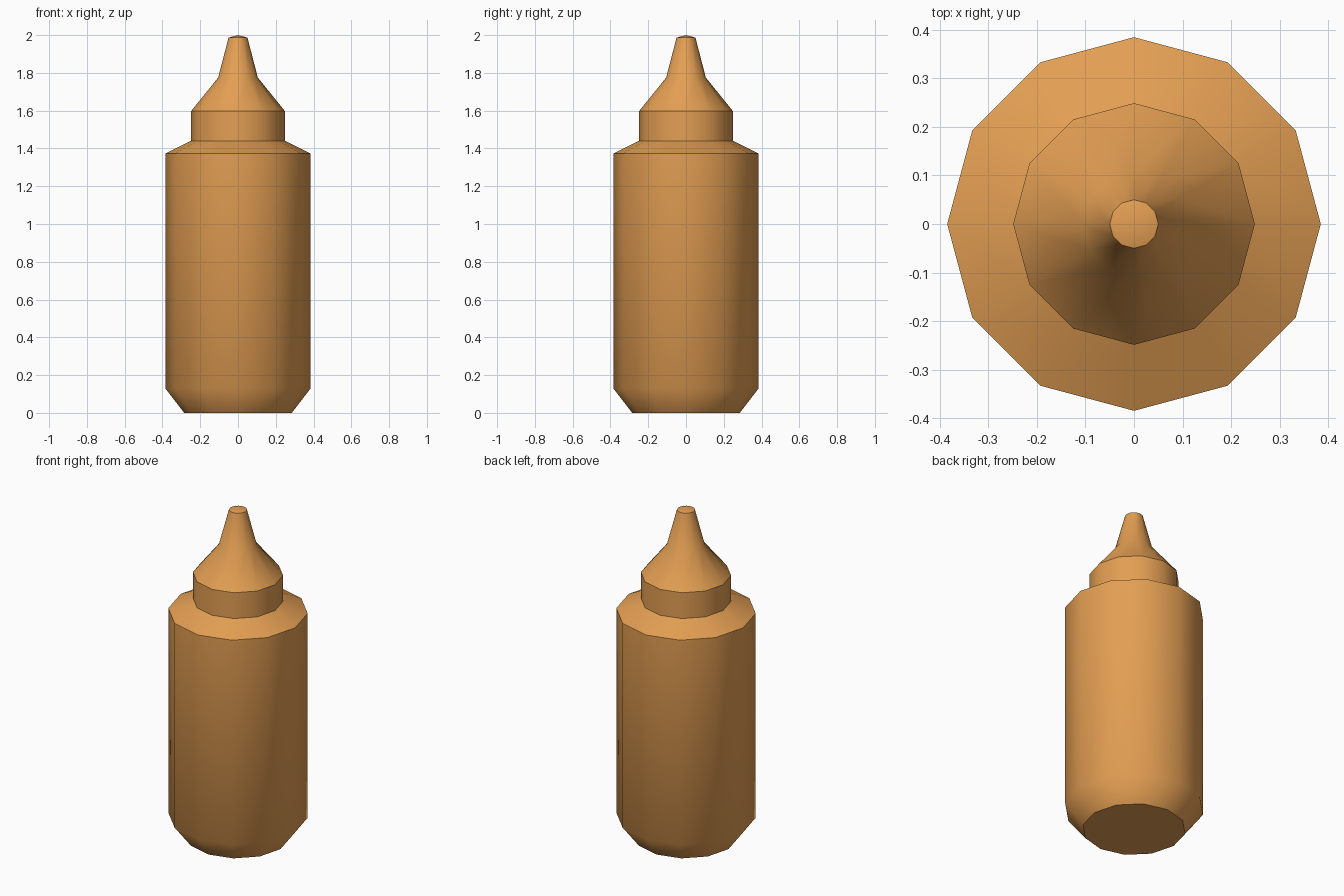
import bpy, bmesh, math

if "Cube" in bpy.data.objects:
    bpy.data.objects.remove(bpy.data.objects["Cube"])

SIDES = 12

amber = bpy.data.materials.new("amber_tan")
amber.diffuse_color = (0.77, 0.345, 0.087, 1.0)
amber.use_nodes = True
amber.node_tree.nodes["Principled BSDF"].inputs["Base Color"].default_value = amber.diffuse_color


def lathe(name, profile, sharp_rings):
    """Spin (radius, z) points round z; radius 0 makes a pole."""
    bm = bmesh.new()
    rings = []
    for r, z in profile:
        n = 1 if r == 0 else SIDES
        rings.append([bm.verts.new((r * math.cos(2 * math.pi * i / SIDES),
                                    r * math.sin(2 * math.pi * i / SIDES), z))
                      for i in range(n)])
    for a, b in zip(rings, rings[1:]):
        for i in range(SIDES):
            j = (i + 1) % SIDES
            quad = [a[i % len(a)], a[j % len(a)], b[j % len(b)], b[i % len(b)]]
            bm.faces.new(list(dict.fromkeys(quad)))
    for f in bm.faces:
        f.smooth = True
    # crisp edges between the separate sections
    for k in sharp_rings:
        ring = rings[k]
        for i in range(SIDES):
            bm.edges.get((ring[i], ring[(i + 1) % SIDES])).smooth = False
    mesh = bpy.data.meshes.new(name)
    bm.to_mesh(mesh)
    bm.free()
    mesh.materials.append(amber)
    obj = bpy.data.objects.new(name, mesh)
    bpy.context.collection.objects.link(obj)
    return obj


# bottle: flat base, chamfered foot, straight wall, sloping shoulder
lathe("bottle_body", [(0, 0), (0.285, 0), (0.385, 0.13), (0.385, 1.372), (0.249, 1.44)], [1, 3])

# cap: collar, cone, narrow spout with a slightly domed tip
lathe("nozzle_cap", [(0.249, 1.44), (0.249, 1.597), (0.105, 1.775), (0.05, 1.987), (0, 2.0)], [1, 3])
